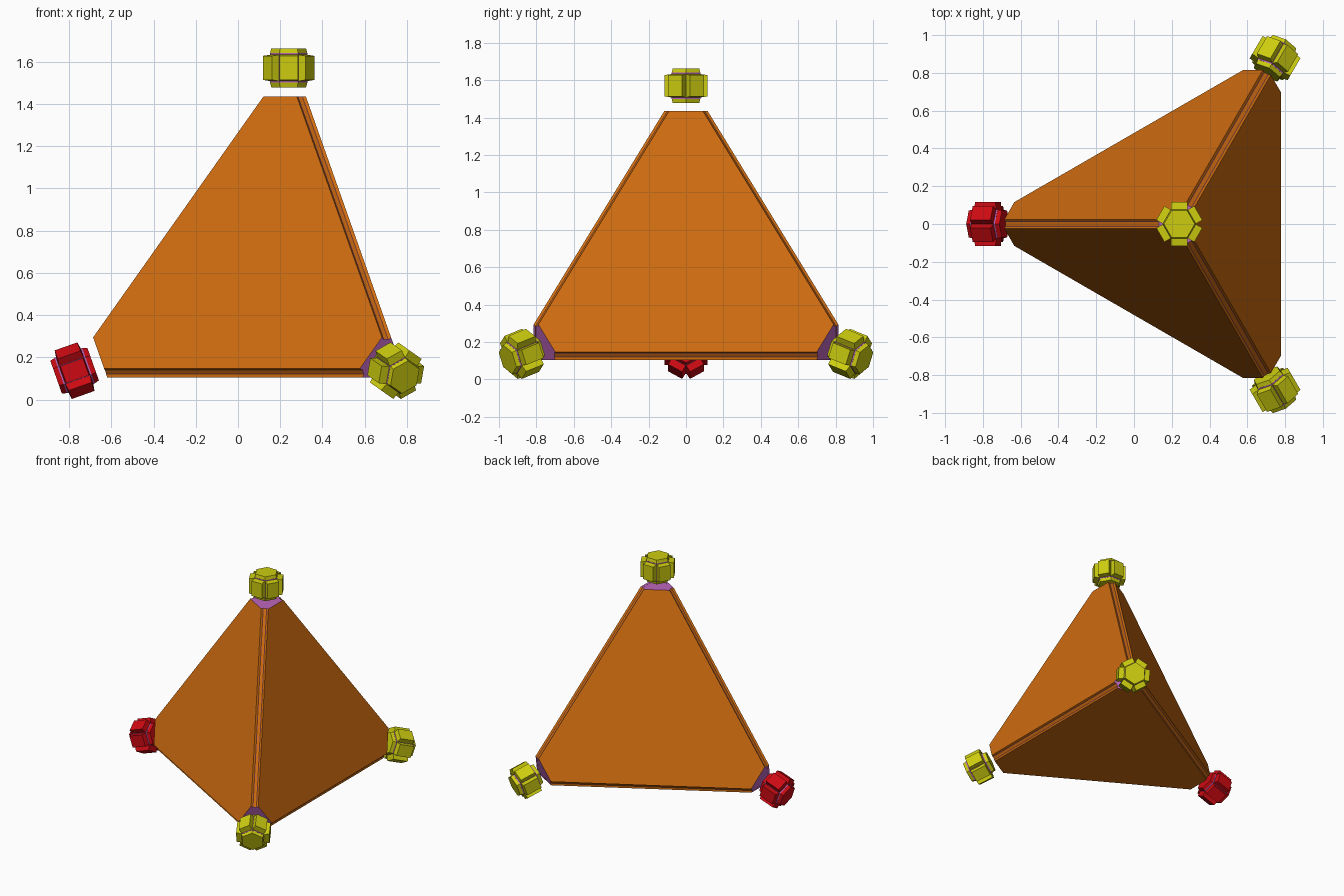
import bpy, bmesh, math
from mathutils import Vector, Matrix

if "Cube" in bpy.data.objects:
    bpy.data.objects.remove(bpy.data.objects["Cube"])

CENTRE = Vector((0.24, 0, 0.495))
IN, CUT, T, SET, NODE = 0.39, 0.94, 0.016, 0.0433, 1.075


def material(name, rgb):
    m = bpy.data.materials.new(name)
    m.diffuse_color = (*rgb, 1)
    m.use_nodes = True
    m.node_tree.nodes["Principled BSDF"].inputs["Base Color"].default_value = m.diffuse_color
    return m


ORANGE = material("orange", (0.62, 0.15, 0.005))
PURPLE = material("purple", (0.50, 0.13, 0.50))
YELLOW = material("yellow", (0.61, 0.61, 0.005))
RED = material("red", (0.61, 0.003, 0.006))

# directions to the four corners; each face lies opposite a corner
CORNERS = [Vector((0, 0, 1))]
for deg in (180, 60, -60):
    a = math.radians(deg)
    CORNERS.append(Vector((math.cos(a) * math.sqrt(8) / 3, math.sin(a) * math.sqrt(8) / 3, -1 / 3)))


def finish(bm, name, mats):
    bmesh.ops.recalc_face_normals(bm, faces=bm.faces)
    me = bpy.data.meshes.new(name)
    bm.to_mesh(me)
    bm.free()
    for m in mats:
        me.materials.append(m)
    ob = bpy.data.objects.new(name, me)
    bpy.context.collection.objects.link(ob)
    return ob


def carve(planes):
    """Convex solid about CENTRE bounded by (normal, distance) planes."""
    bm = bmesh.new()
    bmesh.ops.create_cube(bm, size=6)
    for n, d in planes:
        r = bmesh.ops.bisect_plane(bm, geom=bm.verts[:] + bm.edges[:] + bm.faces[:],
                                   dist=1e-6, plane_co=n * d, plane_no=n, clear_outer=True)
        edges = [e for e in r["geom_cut"] if isinstance(e, bmesh.types.BMEdge)]
        if edges:
            bmesh.ops.contextual_create(bm, geom=edges)
    bmesh.ops.translate(bm, vec=CENTRE, verts=bm.verts)
    bmesh.ops.recalc_face_normals(bm, faces=bm.faces)
    bm.normal_update()
    return bm


corner_planes = [(c, CUT) for c in CORNERS]

# inner core: purple, with an orange strip along each edge
edge_d = IN * math.sqrt(3) - SET * 0.8165 - T * 0.577
edge_dirs = [(CORNERS[i] + CORNERS[j]).normalized() for i in range(4) for j in range(i)]
bm = carve([(-c, IN - T) for c in CORNERS] + [(e, edge_d) for e in edge_dirs]
           + [(c, CUT - 0.001) for c in CORNERS])
strips = [f for f in bm.faces if any(f.normal.dot(e) > 0.99 for e in edge_dirs)]
bmesh.ops.inset_individual(bm, faces=strips, thickness=0.003)
for f in strips:
    f.material_index = 1
finish(bm, "body_core", [PURPLE, ORANGE])

# four face panels with upright sides, leaving a groove along each edge
for k, c in enumerate(CORNERS):
    sides = [(-(o - c * o.dot(c)).normalized(), IN * math.sqrt(2) - SET)
             for o in CORNERS if o is not c]
    bm = carve([(-c, IN), (c, -(IN - T - 0.002))] + sides + corner_planes)
    for f in bm.faces:
        f.material_index = int(any(f.normal.dot(o) > 0.99 for o in CORNERS if o is not c))
    finish(bm, f"face_panel_{k}", [ORANGE, PURPLE])


def hexagon(bm, r1, r2, z1, z2):
    """Tapered hexagonal prism with a corner on the x axis."""
    vs = bmesh.ops.create_cone(bm, cap_ends=True, segments=6, radius1=r1, radius2=r2, depth=z2 - z1,
                               matrix=Matrix.Translation((0, 0, (z1 + z2) / 2)))["verts"]
    if not any(abs(v.co.y) < 1e-4 for v in vs):
        bmesh.ops.rotate(bm, verts=vs, matrix=Matrix.Rotation(math.pi / 6, 3, 'Z'))


def node(name, d, colour):
    y = Vector((0, 1, 0)) if abs(d.z) > 0.99 else Vector((0, 0, 1)).cross(d).normalized()
    x = y.cross(d)
    pose = Matrix((x, y, d)).transposed().to_4x4()
    pose.translation = CENTRE + d * NODE

    # purple hexagonal core
    bm = bmesh.new()
    hexagon(bm, 0.089, 0.089, -0.07, 0.07)
    finish(bm, name + "_core", [PURPLE]).matrix_world = pose

    # two end caps and six tapered side blocks
    bm = bmesh.new()
    hexagon(bm, 0.082, 0.089, -0.093, -0.067)
    hexagon(bm, 0.089, 0.082, 0.067, 0.093)
    for i in range(6):
        turn = Matrix.Rotation(math.radians(30 + 60 * i), 4, 'Z')
        for p in bmesh.ops.create_cube(bm, size=2)["verts"]:
            out = p.co.x > 0
            w, h = (0.043, 0.057) if out else (0.043, 0.063)
            p.co = turn @ Vector((0.116 if out else 0.072, p.co.y * w, p.co.z * h))
    finish(bm, name + "_shell", [colour]).matrix_world = pose


# corner nodes, one of them red
for label, d, col in zip(("top_node", "left_node", "back_node", "front_node"),
                         CORNERS, (YELLOW, RED, YELLOW, YELLOW)):
    node(label, d, col)
